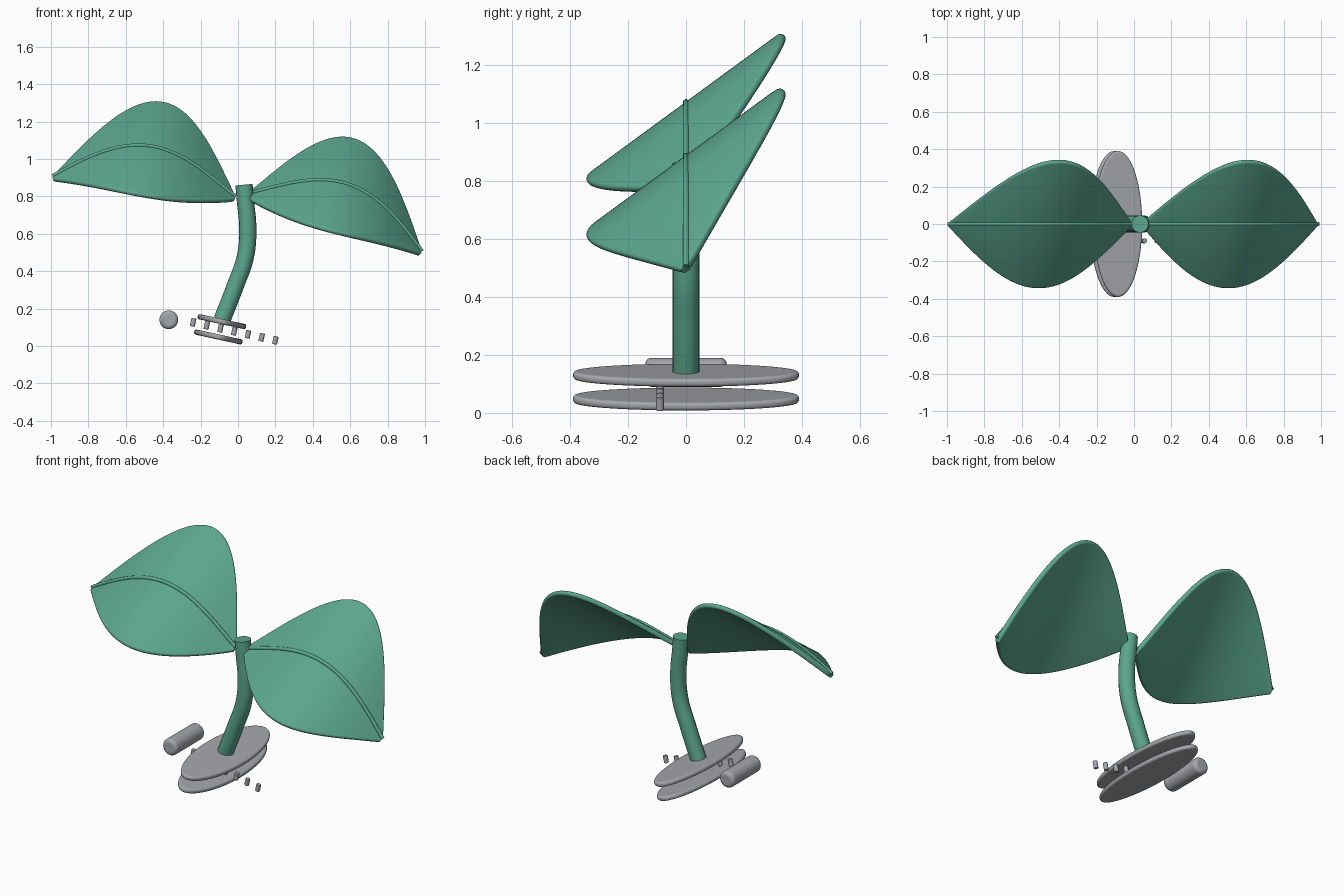
import bpy, bmesh, math
from mathutils import Vector, Matrix

if "Cube" in bpy.data.objects:
    bpy.data.objects.remove(bpy.data.objects["Cube"])

TILT = math.radians(12.3)
ROT = Matrix.Rotation(TILT, 3, 'Y')      # the whole sprout leans to one side


def material(name, rgb):
    m = bpy.data.materials.new(name)
    m.diffuse_color = (*rgb, 1)
    m.use_nodes = True
    m.node_tree.nodes["Principled BSDF"].inputs["Base Color"].default_value = m.diffuse_color
    return m


GREEN = material("leaf_green", (0.105, 0.38, 0.265))
GREY = material("clip_grey", (0.37, 0.385, 0.41))


def finish(obj, name, mat, angle=40):
    obj.name = name
    obj.data.materials.append(mat)
    bpy.ops.object.select_all(action='DESELECT')
    obj.select_set(True)
    bpy.context.view_layer.objects.active = obj
    bpy.ops.object.shade_smooth_by_angle(angle=math.radians(angle))
    return obj


def loft(name, rings, mat):
    # skin a list of equal closed rings and cap both ends
    bm = bmesh.new()
    vs = [[bm.verts.new(p) for p in r] for r in rings]
    n = len(rings[0])
    for a, b in zip(vs, vs[1:]):
        for i in range(n):
            j = (i + 1) % n
            bm.faces.new((a[i], a[j], b[j], b[i]))
    bm.faces.new(vs[0])
    bm.faces.new(vs[-1])
    bmesh.ops.recalc_face_normals(bm, faces=bm.faces)
    me = bpy.data.meshes.new(name)
    bm.to_mesh(me)
    bm.free()
    ob = bpy.data.objects.new(name, me)
    bpy.context.collection.objects.link(ob)
    return finish(ob, name, mat)


# Leaves: arched, pointed slabs with rounded rims, and a raised midrib
LENGTH, EDGE = 0.965, 0.014
SIDE = Vector((0, 0.8, 0.6))


def arch(t, sign):
    h = -0.1 * t * t + 0.19 * math.sin(math.pi * min(1, t ** 1.1))
    return Vector((sign * LENGTH * t, 0, h))


def leaf(name, base, sign):
    base = Vector(base)
    rings, rib = [], []
    steps = 48
    for i in range(steps + 1):
        t = i / steps
        mid = arch(t, sign)
        tan = (arch(min(1, t + 0.01), sign) - arch(max(0, t - 0.01), sign)).normalized()
        nrm = tan.cross(SIDE).normalized() * sign
        w = 0.004 + 0.408 * max(0, math.sin(math.pi * t))
        ring = []
        for end in (0, 1):
            for k in range(9):
                a = -math.pi / 2 + math.pi * (k / 8 + end)
                across = (w if end == 0 else -w) + EDGE * math.cos(a)
                p = mid + SIDE * across + nrm * EDGE * math.sin(a)
                ring.append(base + ROT @ p)
        rings.append(ring)
        up = Vector((-tan.z, 0, tan.x)) * sign
        c = mid + up * EDGE * 1.1
        rib.append([base + ROT @ (c + 0.011 * (math.cos(a) * Vector((0, 1, 0)) + math.sin(a) * up))
                    for a in (math.tau * k / 10 for k in range(10))])
    loft(name, rings, GREEN)
    loft(name + "_midrib", rib, GREEN)


leaf("right_leaf", (0.05, 0, 0.80), 1)
leaf("left_leaf", (-0.02, 0, 0.787), -1)

# Stem: bent tube
cu = bpy.data.curves.new("stem", 'CURVE')
cu.dimensions = '3D'
cu.bevel_depth = 0.046
cu.bevel_resolution = 6
cu.use_fill_caps = True
path = [(-0.085, 0.14), (-0.015, 0.32), (0.04, 0.48), (0.052, 0.64), (0.04, 0.77), (0.032, 0.862)]
sp = cu.splines.new('BEZIER')
sp.bezier_points.add(len(path) - 1)
for bp, (x, z) in zip(sp.bezier_points, path):
    bp.co = (x, 0, z)
    bp.handle_left_type = bp.handle_right_type = 'AUTO'
stem = bpy.data.objects.new("stem", cu)
bpy.context.collection.objects.link(stem)
bpy.ops.object.select_all(action='DESELECT')
stem.select_set(True)
bpy.context.view_layer.objects.active = stem
bpy.ops.object.convert(target='MESH')
finish(bpy.context.object, "stem", GREEN)


def cylinder(name, loc, r, h, rot, bevel, sx=1, sy=1, verts=32):
    bpy.ops.mesh.primitive_cylinder_add(vertices=verts, radius=1, depth=1, location=loc, rotation=rot)
    ob = bpy.context.object
    ob.scale = (r * sx, r * sy, h)
    bpy.ops.object.transform_apply(location=False, rotation=False, scale=True)
    if bevel:
        m = ob.modifiers.new("round", 'BEVEL')
        m.width = bevel
        m.segments = 4
        m.limit_method = 'ANGLE'
        m.angle_limit = math.radians(50)
    return finish(ob, name, GREY)


# Clip: two oval plates
for name, x, z in (("upper_plate", -0.086, 0.13), ("lower_plate", -0.105, 0.048)):
    cylinder(name, (x, 0, z), 1, 0.028, (0, TILT, 0), 0.011, 0.132, 0.39, 64)

# Hinge barrel
cylinder("hinge_barrel", (-0.37, 0, 0.14), 0.05, 0.28, (math.pi / 2, 0, 0), 0.02)

# Row of small teeth
for i in range(7):
    cylinder(f"tooth_{i + 1}", (-0.24 + 0.0733 * i, -0.09, 0.126 - 0.016 * i),
             0.0135, 0.044, (0, TILT, 0), 0.003, verts=12)
